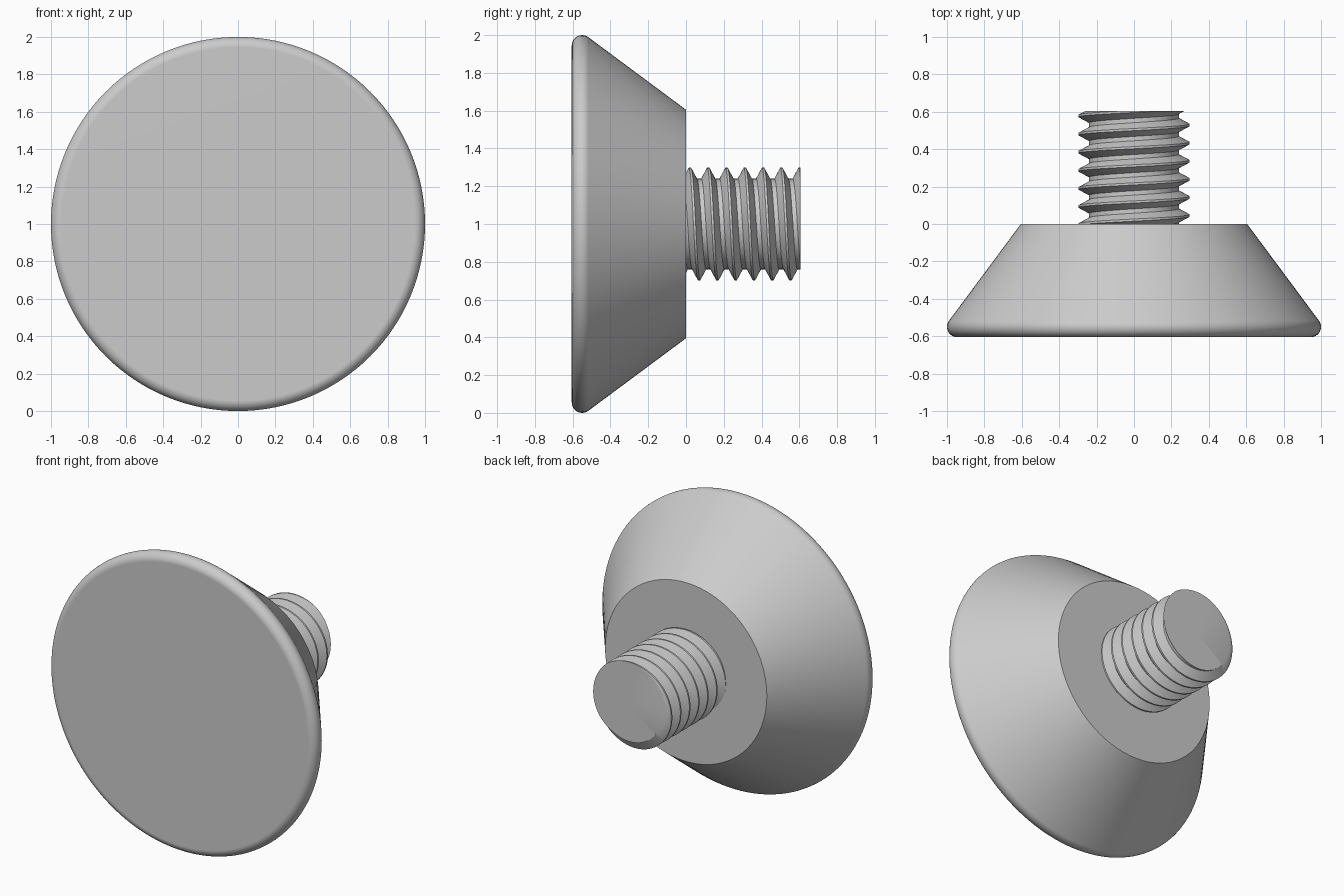
import bpy, bmesh
from math import sin, cos, pi, radians

cube = bpy.data.objects.get("Cube")
if cube:
    bpy.data.objects.remove(cube, do_unlink=True)

GREY = 0.6
metal = bpy.data.materials.new("plain grey")
metal.use_nodes = True
metal.diffuse_color = (GREY, GREY, GREY, 1)
metal.node_tree.nodes["Principled BSDF"].inputs["Base Color"].default_value = (GREY, GREY, GREY, 1)

HALF = 0.605      # half of the depth along y
AXIS_Z = 1.0      # height of the turning axis


def turned_part(name, rows, segments):
    """Skin rows around the y axis; each row maps an angle to (radius, y)."""
    bm = bmesh.new()
    grid = []
    for row in rows:
        ring = []
        for i in range(segments + 1):
            t = 2 * pi * i / segments
            r, y = row(t)
            ring.append(bm.verts.new((r * sin(t), y, AXIS_Z + r * cos(t))))
        grid.append(ring)
    for a, b in zip(grid, grid[1:]):
        for i in range(segments):
            bm.faces.new((a[i], a[i + 1], b[i + 1], b[i]))
    bmesh.ops.remove_doubles(bm, verts=bm.verts, dist=1e-5)
    bmesh.ops.recalc_face_normals(bm, faces=bm.faces)
    mesh = bpy.data.meshes.new(name)
    bm.to_mesh(mesh)
    bm.free()
    mesh.materials.append(metal)
    obj = bpy.data.objects.new(name, mesh)
    bpy.context.collection.objects.link(obj)
    bpy.ops.object.select_all(action="DESELECT")
    obj.select_set(True)
    bpy.context.view_layer.objects.active = obj
    bpy.ops.object.shade_smooth_by_angle(angle=radians(30))
    weighted = obj.modifiers.new("weighted normals", "WEIGHTED_NORMAL")
    weighted.keep_sharp = True
    return obj


def fixed(r, y):
    return lambda t: (r, y)


# Tapered head with a rounded rim
RIM = 0.055
profile = [(0, -HALF)]
for k in range(11):
    a = radians(-90 + 127 * k / 10)
    profile.append((1 - RIM + RIM * cos(a), RIM - HALF + RIM * sin(a)))
profile += [(0.605, 0), (0, 0)]
turned_part("head", [fixed(r, y) for r, y in profile], 128)

# Threaded stud: a right-handed helix cut flat at both ends
PITCH, START = 0.0968, 0.021
CREST, ROOT = 0.298, 0.24
CREST_HALF, ROOT_START = 0.06, 0.38   # fractions of the pitch
LOW = -0.02


def thread_radius(t, y):
    u = ((y - START) / PITCH - t / (2 * pi)) % 1
    u = min(u, 1 - u)
    f = (u - CREST_HALF) / (ROOT_START - CREST_HALF)
    return CREST + (ROOT - CREST) * min(max(f, 0), 1)


def helix_row(turn):
    def row(t):
        y = START + PITCH * (turn + t / (2 * pi))
        y = min(max(y, LOW), HALF)
        return thread_radius(t, y), y
    return row


rows = [fixed(0, LOW)]
for turn in range(-3, 9):
    for part in (-ROOT_START, -CREST_HALF, CREST_HALF, ROOT_START):
        rows.append(helix_row(turn + part))
rows.append(fixed(0, HALF))
turned_part("threaded_stud", rows, 96)
